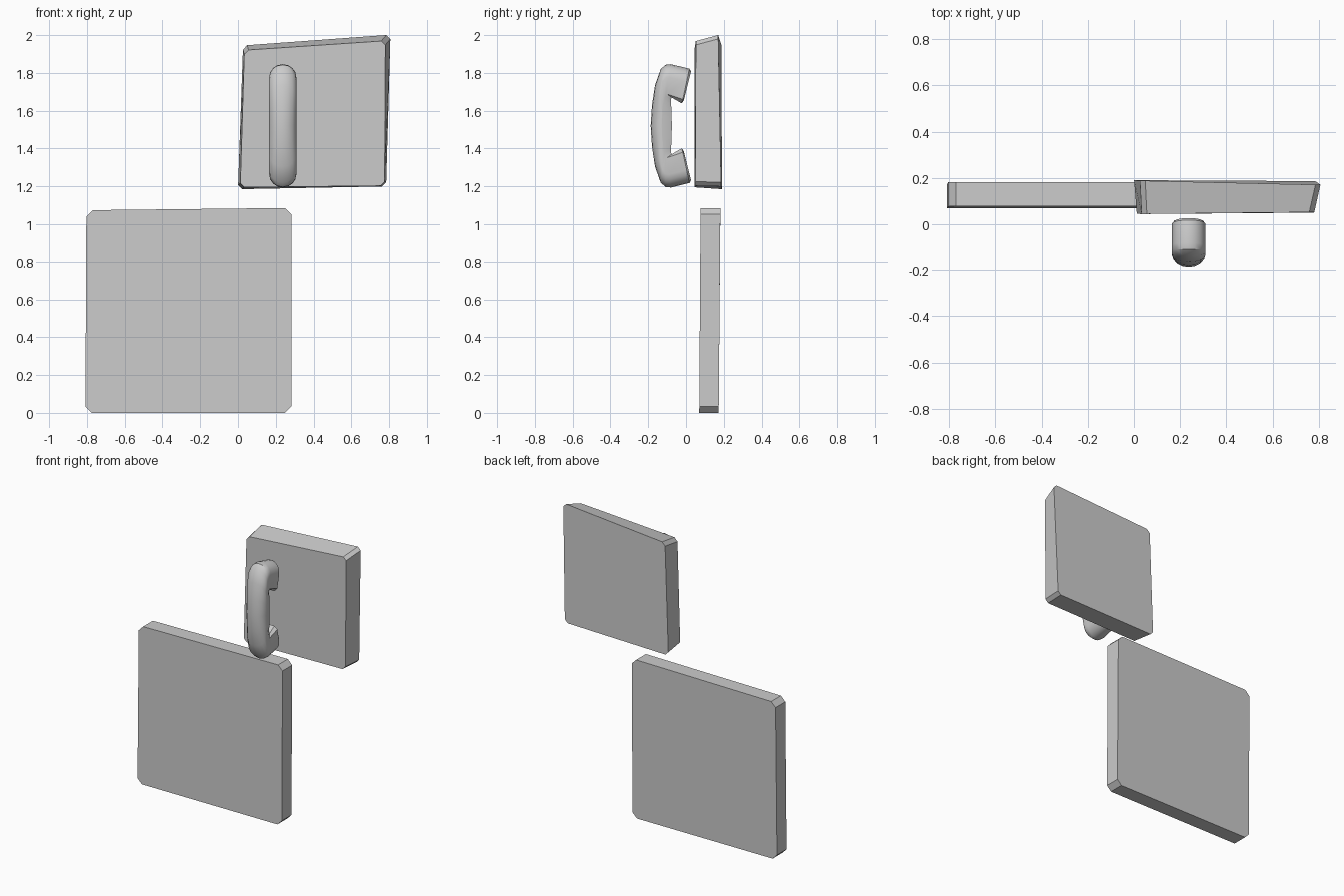
import bpy, bmesh, math
from mathutils import Vector

if "Cube" in bpy.data.objects:
    bpy.data.objects.remove(bpy.data.objects["Cube"])


def make_object(name, bm):
    bmesh.ops.recalc_face_normals(bm, faces=bm.faces)
    mesh = bpy.data.meshes.new(name)
    bm.to_mesh(mesh)
    bm.free()
    obj = bpy.data.objects.new(name, mesh)
    bpy.context.collection.objects.link(obj)
    return obj


def loft(bm, loops):
    """Skin closed rings of points and cap both ends."""
    rings = [[bm.verts.new(p) for p in loop] for loop in loops]
    n = len(rings[0])
    for a, b in zip(rings, rings[1:]):
        for i in range(n):
            j = (i + 1) % n
            bm.faces.new((a[i], a[j], b[j], b[i]))
    bm.faces.new(rings[0])
    bm.faces.new(rings[-1])


def cut_corners(corners, cut):
    pts = [Vector(c) for c in corners]
    out = []
    for i, p in enumerate(pts):
        for q in (pts[i - 1], pts[(i + 1) % 4]):
            out.append(p + (q - p).normalized() * cut)
    return out


def panel(name, front, back, cut):
    bm = bmesh.new()
    loft(bm, [cut_corners(front, cut), cut_corners(back, cut)])
    return make_object(name, bm)


# large lower panel
panel("lower_panel",
      [(-0.808, 0.07, 0.0), (0.282, 0.07, 0.0), (0.282, 0.077, 1.086), (-0.803, 0.077, 1.074)],
      [(-0.808, 0.173, 0.0), (0.282, 0.173, 0.0), (0.282, 0.182, 1.086), (-0.803, 0.182, 1.074)],
      0.033)

# smaller upper panel, flaring towards its back
panel("upper_panel",
      [(0.012, 0.045, 1.195), (0.776, 0.05, 1.203), (0.78, 0.052, 1.97), (0.034, 0.044, 1.92)],
      [(0.0, 0.19, 1.185), (0.784, 0.186, 1.2), (0.807, 0.17, 2.002), (0.027, 0.188, 1.945)],
      0.022)

# handset: outer, edge and inner points (y, height from centre) of the upper half
CENTRE_X, CENTRE_Z, HALF = 0.237, 1.52, 0.072
upper = [
    ((0.027, 0.288), (-0.008, 0.152), (-0.012, 0.134), 0.92),
    ((0.018, 0.302), (-0.017, 0.140), (-0.023, 0.119), 1.0),
    ((-0.080, 0.326), (-0.100, 0.168), (-0.076, 0.150), 1.0),
    ((-0.108, 0.323), (-0.108, 0.158), (-0.080, 0.140), 1.0),
    ((-0.134, 0.300), (-0.114, 0.140), (-0.080, 0.128), 1.0),
    ((-0.164, 0.215), (-0.119, 0.115), (-0.078, 0.100), 1.0),
    ((-0.180, 0.110), (-0.125, 0.065), (-0.076, 0.055), 1.0),
]
middle = [((-0.187, 0.0), (-0.127, 0.0), (-0.075, 0.0), 1.0)]
lower = [tuple((y, -z) for y, z in s[:3]) + (s[3],) for s in reversed(upper)]


def handset_ring(outer, edge, inner, width):
    o, e, r = Vector(outer), Vector(edge), Vector(inner)
    depth = min(0.07, (e - o).length * 0.95)
    along = (e - o).normalized()
    half = []
    for k in range(5):
        a = math.radians(22.5 * k)
        half.append((math.sin(a), o + along * depth * (1 - math.cos(a))))
    half += [(1.0, e), (0.75, r), (0.0, r)]
    ring = half + [(-x, p) for x, p in reversed(half[1:-1])]
    return [(CENTRE_X + x * HALF * width, p.x, CENTRE_Z + p.y) for x, p in ring]


bm = bmesh.new()
loft(bm, [handset_ring(*s) for s in upper + middle + lower])
handset = make_object("handset", bm)
bpy.context.view_layer.objects.active = handset
handset.select_set(True)
bpy.ops.object.shade_smooth_by_angle(angle=math.radians(32))
